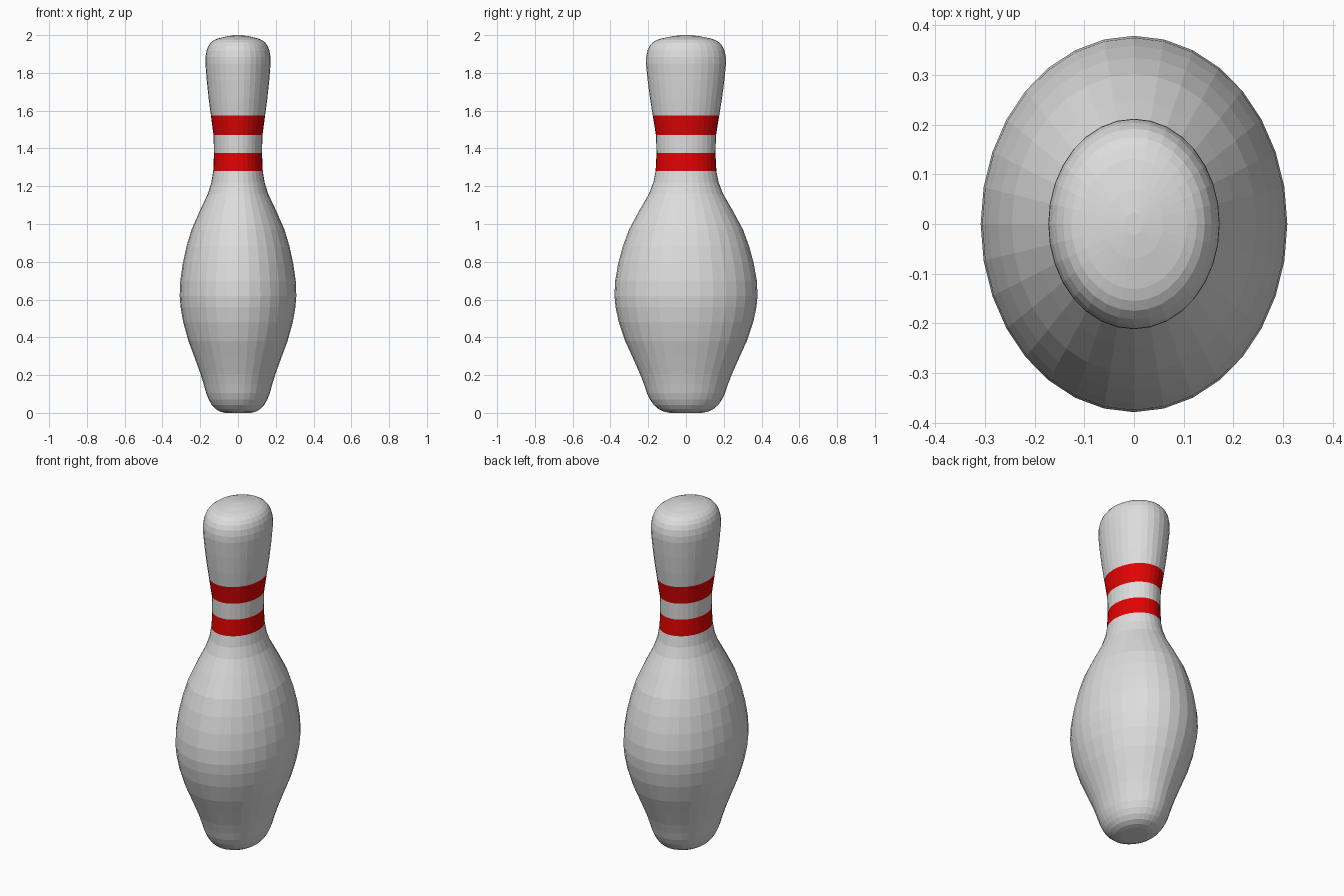
import bpy, bmesh, math

if "Cube" in bpy.data.objects:
    bpy.data.objects.remove(bpy.data.objects["Cube"])

SEGMENTS = 32
X_RATIO = 0.815  # the cross-section is an ellipse, narrower in x

# (radius along y, height), bottom to top
PROFILE = [
    (0.085, 0.0), (0.115, 0.006), (0.145, 0.02), (0.17, 0.042), (0.19, 0.07),
    (0.207, 0.105), (0.222, 0.15), (0.243, 0.205), (0.283, 0.295), (0.322, 0.38),
    (0.356, 0.48), (0.373, 0.56), (0.379, 0.62), (0.375, 0.7), (0.359, 0.79),
    (0.335, 0.88), (0.302, 0.97), (0.248, 1.07), (0.196, 1.16), (0.173, 1.22),
    (0.161, 1.28), (0.156, 1.375), (0.159, 1.47), (0.176, 1.575), (0.19, 1.66),
    (0.203, 1.76), (0.212, 1.85), (0.211, 1.885), (0.204, 1.918), (0.192, 1.943),
    (0.175, 1.962), (0.155, 1.974), (0.131, 1.982), (0.07, 1.994), (0.022, 2.0),
]


def material(name, color):
    m = bpy.data.materials.new(name)
    m.diffuse_color = (*color, 1)
    m.use_nodes = True
    m.node_tree.nodes["Principled BSDF"].inputs["Base Color"].default_value = m.diffuse_color
    return m


# Lathe the body as elliptical rings
bm = bmesh.new()
rings = []
for r, z in PROFILE:
    ring = []
    for i in range(SEGMENTS):
        a = 2 * math.pi * i / SEGMENTS
        ring.append(bm.verts.new((r * X_RATIO * math.cos(a), r * math.sin(a), z)))
    rings.append(ring)
for low, high in zip(rings, rings[1:]):
    for i in range(SEGMENTS):
        j = (i + 1) % SEGMENTS
        bm.faces.new((low[i], low[j], high[j], high[i]))
bm.faces.new(rings[0][::-1])
bm.faces.new(rings[-1])

# Two red neck stripes, chosen by height
for f in bm.faces:
    z = f.calc_center_median().z
    f.material_index = int(1.28 < z < 1.375 or 1.47 < z < 1.575)

mesh = bpy.data.meshes.new("bowling_pin")
bm.to_mesh(mesh)
bm.free()
mesh.materials.append(material("white", (0.72, 0.72, 0.72)))
mesh.materials.append(material("red", (0.75, 0.001, 0.001)))
pin = bpy.data.objects.new("bowling_pin", mesh)
bpy.context.collection.objects.link(pin)
